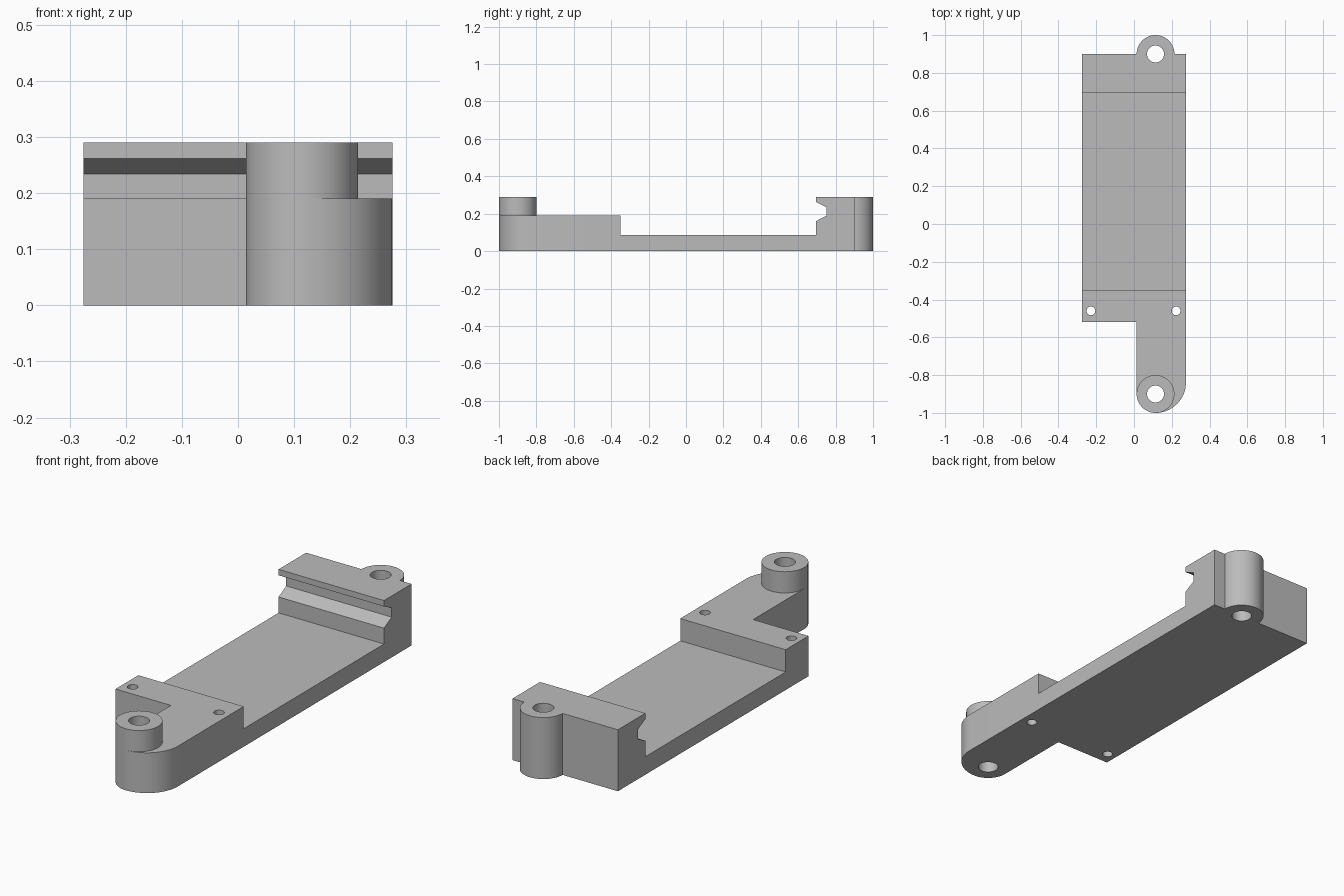
import bpy, bmesh
from math import sin, cos, radians
from mathutils import Vector

if "Cube" in bpy.data.objects:
    bpy.data.objects.remove(bpy.data.objects["Cube"], do_unlink=True)

grey = bpy.data.materials.new("plain grey")
grey.use_nodes = True
grey.diffuse_color = (0.5, 0.5, 0.5, 1)
grey.node_tree.nodes["Principled BSDF"].inputs["Base Color"].default_value = (0.5, 0.5, 0.5, 1)

HALF = 0.275                      # half width of the plate
BOSS_X, BOSS_Y, BOSS_R = 0.114, 0.9, 0.1
TOP, BLOCK, FLOOR = 0.29, 0.19, 0.085


def prism(name, points, sweep):
    """Solid made by sweeping a closed outline along a vector."""
    bm = bmesh.new()
    face = bm.faces.new([bm.verts.new(p) for p in points])
    new = bmesh.ops.extrude_face_region(bm, geom=[face])["geom"]
    bmesh.ops.translate(bm, vec=Vector(sweep),
                        verts=[v for v in new if isinstance(v, bmesh.types.BMVert)])
    bmesh.ops.recalc_face_normals(bm, faces=bm.faces)
    mesh = bpy.data.meshes.new(name)
    bm.to_mesh(mesh)
    bm.free()
    mesh.materials.append(grey)
    obj = bpy.data.objects.new(name, mesh)
    bpy.context.collection.objects.link(obj)
    return obj


def arc(x, y, z, r, start, end, steps):
    angles = [radians(start + (end - start) * i / steps) for i in range(steps + 1)]
    return [(x + r * cos(a), y + r * sin(a), z) for a in angles]


def cylinder(name, x, y, r, low, high, steps=64):
    return prism(name, arc(x, y, low, r, 0, 360, steps)[:-1], (0, 0, high - low))


def combine(target, other, operation):
    mod = target.modifiers.new(operation.lower(), "BOOLEAN")
    mod.operation, mod.object, mod.solver = operation, other, "EXACT"
    bpy.context.view_layer.objects.active = target
    bpy.ops.object.modifier_apply(modifier=mod.name)
    bpy.data.objects.remove(other, do_unlink=True)


# Base: side profile with front step, thin floor and grooved rear block
profile = [(-0.52, 0), (0.9, 0), (0.9, TOP), (0.695, TOP), (0.695, 0.262),
           (0.752, 0.234), (0.752, 0.19), (0.695, 0.16), (0.695, FLOOR),
           (-0.35, FLOOR), (-0.35, BLOCK), (-0.52, BLOCK)]
base = prism("mounting_base", [(-HALF, y, z) for y, z in profile], (2 * HALF, 0, 0))

# Front arm: rounded end blending the boss radius into a wider corner
wide = HALF - BOSS_X
outline = [(HALF, -0.45, 0), (BOSS_X - BOSS_R, -0.45, 0)]
outline += arc(BOSS_X, -BOSS_Y, 0, BOSS_R, 180, 270, 16)
outline += arc(BOSS_X, -BOSS_Y - BOSS_R + wide, 0, wide, 270, 360, 20)[1:]
combine(base, prism("front_arm", outline, (0, 0, BLOCK)), "UNION")

# Screw bosses at both ends
combine(base, cylinder("front_boss", BOSS_X, -BOSS_Y, BOSS_R, BLOCK, TOP), "UNION")
combine(base, cylinder("rear_boss", BOSS_X, BOSS_Y, BOSS_R, 0, TOP), "UNION")

# Through holes: two in the bosses, two small ones in the front block
for x, y, r in [(BOSS_X, -BOSS_Y, 0.045), (BOSS_X, BOSS_Y, 0.045),
                (-0.228, -0.46, 0.023), (0.223, -0.46, 0.023)]:
    combine(base, cylinder("hole_cutter", x, y, r, -0.1, 0.4, 40), "DIFFERENCE")

# Smooth curved walls, sharp edges elsewhere
bpy.ops.object.select_all(action="DESELECT")
base.select_set(True)
bpy.context.view_layer.objects.active = base
bpy.ops.object.shade_smooth_by_angle(angle=radians(25))
